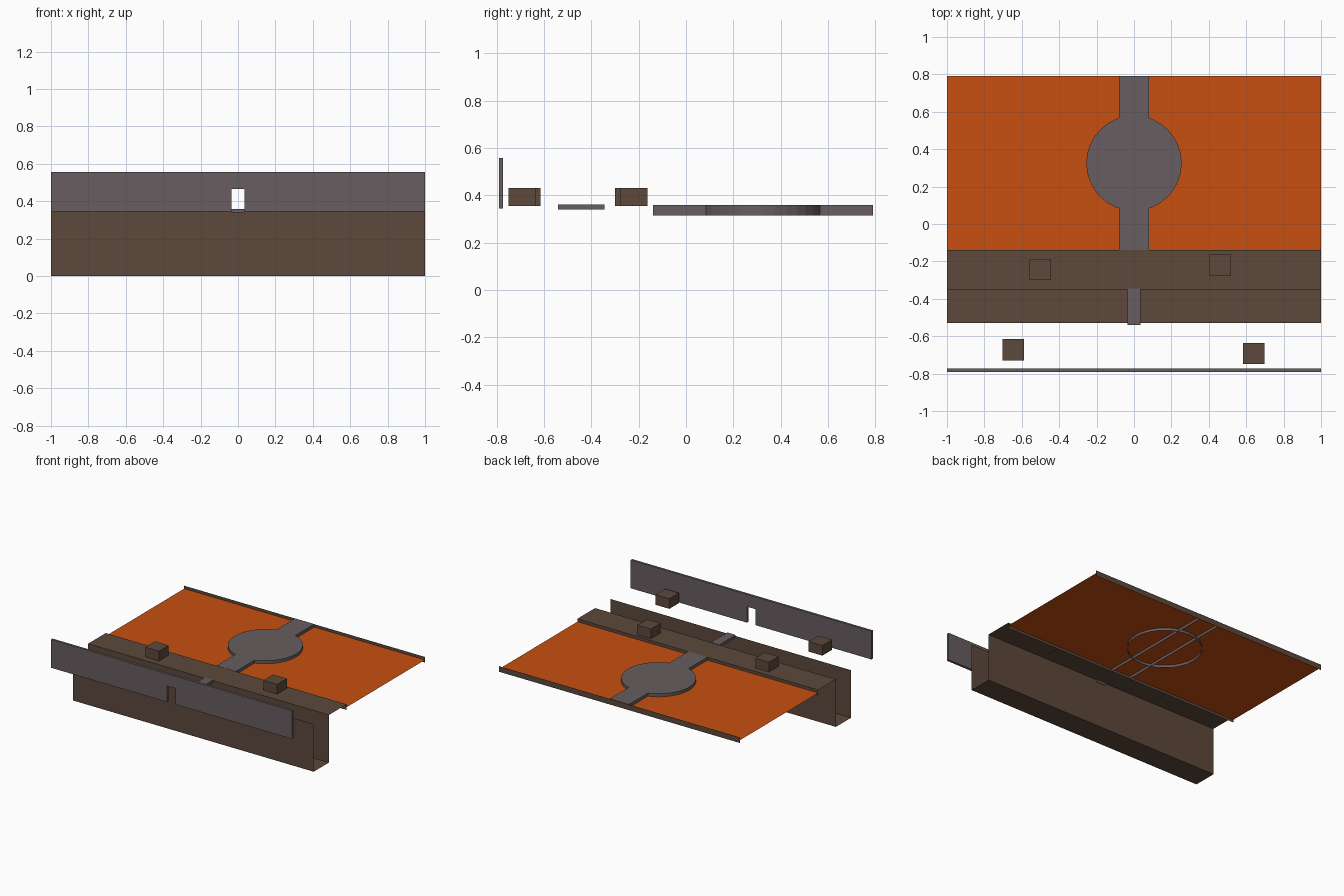
import bpy, bmesh, math

cube = bpy.data.objects.get("Cube")
if cube:
    bpy.data.objects.remove(cube, do_unlink=True)


def material(name, rgb):
    m = bpy.data.materials.new(name)
    m.use_nodes = True
    m.diffuse_color = (*rgb, 1)
    m.node_tree.nodes["Principled BSDF"].inputs["Base Color"].default_value = (*rgb, 1)
    return m


BROWN = material("brown rock", (0.108, 0.066, 0.044))
GREY = material("grey stone", (0.135, 0.110, 0.116))
ORANGE = material("molten orange", (0.57, 0.079, 0.005))

DECK, LOW, LAVA = 0.357, 0.315, 0.335   # deck top, skirt bottom, molten surface
BACK, LEDGE = 0.79, -0.14               # ends of the molten field


def finish(name, bm, mat):
    mesh = bpy.data.meshes.new(name)
    bm.to_mesh(mesh)
    bm.free()
    mesh.materials.append(mat)
    obj = bpy.data.objects.new(name, mesh)
    bpy.context.collection.objects.link(obj)
    return obj


def sheet(name, path, mat, half=1.0):
    """Sweep an open (y, z) path along x as a thin folded sheet."""
    bm = bmesh.new()
    rows = [[bm.verts.new((x, y, z)) for x in (-half, half)] for y, z in path]
    for a, b in zip(rows, rows[1:]):
        bm.faces.new((a[0], a[1], b[1], b[0]))
    return finish(name, bm, mat)


def prism(name, outline, direction, mat, bottom=True):
    """Extrude a closed outline of 3D points along a direction."""
    bm = bmesh.new()
    base = bm.faces.new([bm.verts.new(p) for p in outline])
    ext = bmesh.ops.extrude_face_region(bm, geom=[base], use_keep_orig=True)
    verts = [g for g in ext["geom"] if isinstance(g, bmesh.types.BMVert)]
    bmesh.ops.translate(bm, verts=verts, vec=direction)
    bmesh.ops.recalc_face_normals(bm, faces=bm.faces[:])
    if not bottom:
        low = min(v.co.z for v in bm.verts)
        flat = [f for f in bm.faces if all(v.co.z < low + 1e-5 for v in f.verts)]
        bmesh.ops.delete(bm, geom=flat, context='FACES_ONLY')
    return finish(name, bm, mat)


def box(name, x0, x1, y0, y1, z0, z1, mat):
    corners = [(x0, y0, z0), (x1, y0, z0), (x1, y1, z0), (x0, y1, z0)]
    return prism(name, corners, (0, 0, z1 - z0), mat)


# Trench with its raised ledge, and the lip at the far edge
sheet("trench_and_ledge",
      [(-0.53, DECK), (-0.53, 0), (-0.35, 0), (-0.35, DECK), (LEDGE, DECK), (LEDGE, LOW)], BROWN)
sheet("back_lip", [(BACK, DECK), (BACK, LOW)], BROWN)

# Molten field
sheet("molten_field", [(LEDGE, LAVA), (BACK, LAVA)], ORANGE)

# Walkway and round platform, hollow underneath
sheet_top = DECK + 0.001
W = 0.08
bm = bmesh.new()
rows = [[bm.verts.new((x, y, z)) for x, z in
         ((-W, LOW), (-W, sheet_top), (W, sheet_top), (W, LOW))] for y in (LEDGE, BACK)]
for i in range(3):
    bm.faces.new((rows[0][i], rows[0][i + 1], rows[1][i + 1], rows[1][i]))
bmesh.ops.recalc_face_normals(bm, faces=bm.faces[:])
finish("walkway", bm, GREY)

circle = [(0.255 * math.cos(a), 0.325 + 0.255 * math.sin(a), LOW)
          for a in (math.tau * i / 32 for i in range(32))]
prism("round_platform", circle, (0, 0, sheet_top - LOW), GREY, bottom=False)

# Small bridge across the trench
box("bridge", -0.035, 0.035, -0.54, -0.345, 0.34, 0.36, GREY)

# Front wall with a doorway
half_outline = [(0.035, 0.345), (1, 0.345), (1, 0.557)]
door_top = (0.035, 0.465)
right = [door_top] + half_outline
outline = right + [(-x, z) for x, z in reversed(right)]
prism("front_wall", [(x, -0.79, z) for x, z in outline], (0, 0.018, 0), GREY)

# Loose blocks
for i, (x, y) in enumerate([(-0.645, -0.672), (0.64, -0.692), (-0.502, -0.243), (0.462, -0.22)]):
    h = 0.057
    box(f"block_{i + 1}", x - h, x + h, y - h, y + h, 0.354, 0.43, BROWN)
